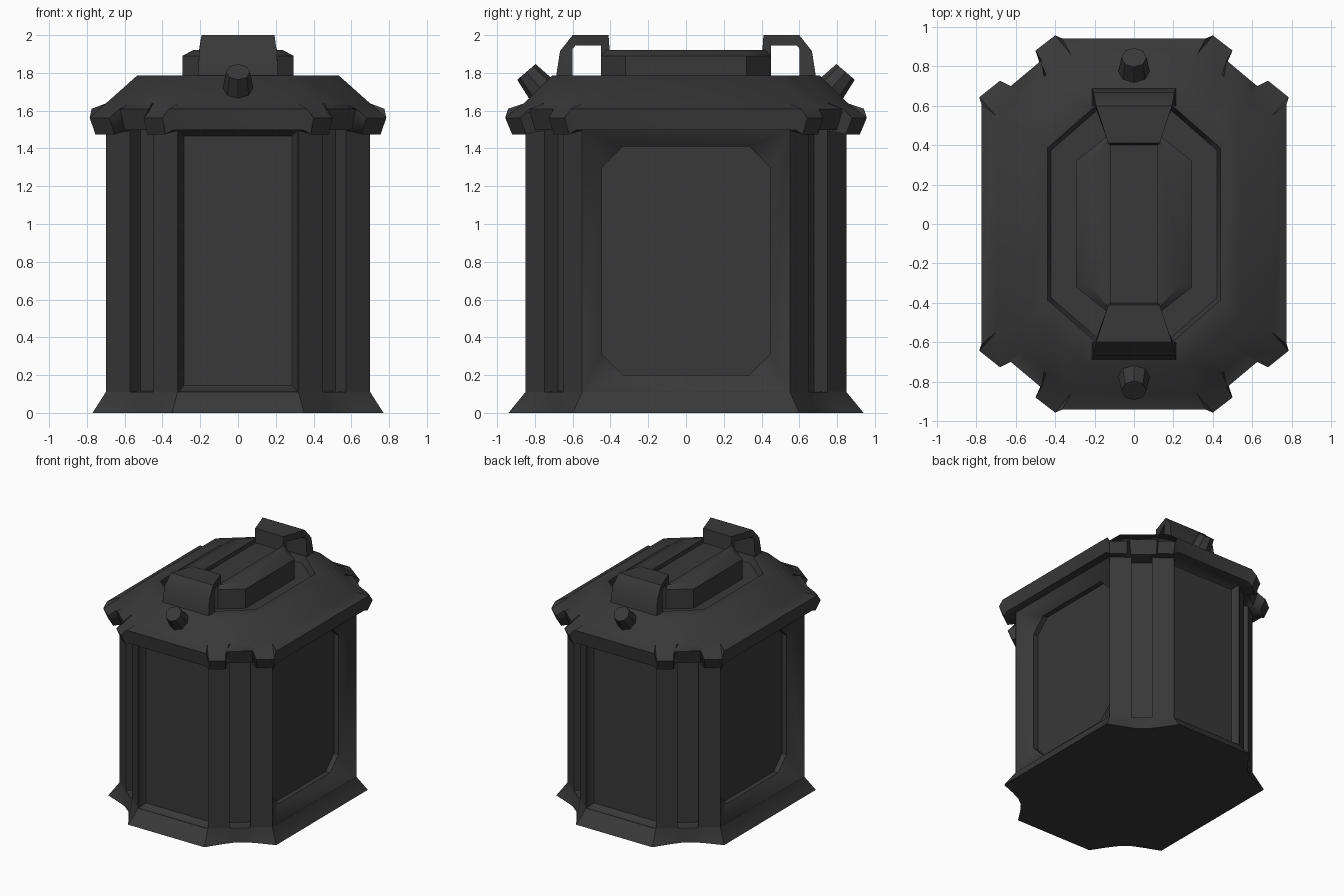
import bpy, bmesh, math
from mathutils import Vector

if "Cube" in bpy.data.objects:
    bpy.data.objects.remove(bpy.data.objects["Cube"])

mat = bpy.data.materials.new("charcoal")
mat.diffuse_color = (0.04, 0.04, 0.04, 1)
mat.use_nodes = True
mat.node_tree.nodes["Principled BSDF"].inputs["Base Color"].default_value = mat.diffuse_color


def finish(bm, name):
    bmesh.ops.remove_doubles(bm, verts=bm.verts, dist=0.0005)
    bmesh.ops.dissolve_degenerate(bm, edges=bm.edges, dist=0.0005)
    bmesh.ops.recalc_face_normals(bm, faces=bm.faces)
    me = bpy.data.meshes.new(name)
    bm.to_mesh(me)
    bm.free()
    me.materials.append(mat)
    ob = bpy.data.objects.new(name, me)
    bpy.context.collection.objects.link(ob)
    return ob


def stack(name, loops):
    """Skin a series of equal-length 3D loops and cap both ends."""
    bm = bmesh.new()
    rows = [[bm.verts.new(p) for p in loop] for loop in loops]
    n = len(rows[0])
    for a, b in zip(rows, rows[1:]):
        for i in range(n):
            j = (i + 1) % n
            bm.faces.new((a[i], a[j], b[j], b[i]))
    bm.faces.new(rows[0])
    bm.faces.new(rows[-1])
    return finish(bm, name)


def ring(quarter, z):
    """Mirror a quarter outline (running from +y to +x) into a closed loop.
    z is one height or a height per quarter point."""
    zs = z if isinstance(z, list) else [z] * len(quarter)
    q = [(x, y, h) for (x, y), h in zip(quarter, zs)]
    pts = q + [(x, -y, h) for x, y, h in reversed(q)]
    pts += [(-x, -y, h) for x, y, h in q] + [(-x, y, h) for x, y, h in reversed(q)]
    return pts


def chamfer(p, q, steps):
    """Points along a corner chamfer: (fraction, outward offset) pairs."""
    p, q = Vector(p), Vector(q)
    d = (q - p).normalized()
    nrm = Vector((-d.y, d.x))
    return [tuple(p.lerp(q, t) + nrm * o) for t, o in steps]


def cut(ob, cutter):
    cutter.hide_render = True
    m = ob.modifiers.new("cut", 'BOOLEAN')
    m.operation, m.solver, m.object = 'DIFFERENCE', 'EXACT', cutter
    bpy.context.view_layer.objects.active = ob
    bpy.ops.object.modifier_apply(modifier=m.name)
    bpy.data.objects.remove(cutter)


# Body: chamfered box with flared foot and a groove in each corner post
P, Q = (0.32, 0.85), (0.70, 0.55)
foot = [(0.35, 0.94)] + chamfer(P, Q, [(.2, .045), (.4, .02), (.6, .02), (.8, .045)]) + [(0.77, 0.60)]
plain = chamfer(P, Q, [(0, 0), (.34, 0), (.34, 0), (.66, 0), (.66, 0), (1, 0)])
groove = chamfer(P, Q, [(0, 0), (.34, 0), (.34, -.09), (.66, -.09), (.66, 0), (1, 0)])
body = stack("body", [ring(foot, 0), ring(plain, 0.11), ring(groove, 0.115), ring(groove, 1.51)])

# Side faces: bevelled in from the posts to a sunken octagonal panel
rect = [(0.548, 0.693), (0.548, 0.693)]
octo = [(0.335, 0.605), (0.445, 0.495)]
# Front and back faces: shallow bevelled recess
outer, inner = [(0.318, 0.693)], [(0.285, 0.66)]
for s in (-1, 1):
    loops = [[(s * x, a, b + 0.805) for a, b, _ in ring(q, 0)]
             for x, q in ((0.75, rect), (0.699, rect), (0.61, octo), (0.57, octo))]
    cut(body, stack("panel_cutter", loops))
    loops = [[(a, s * y, b + 0.805) for a, b, _ in ring(q, 0)]
             for y, q in ((0.9, outer), (0.849, outer), (0.80, inner))]
    cut(body, stack("recess_cutter", loops))

# Lid: rim with paired drooping corner lugs, sloped roof and a central well
rim = [(0.365, 0.942), (0.40, 0.957), (0.50, 0.88), (0.47, 0.83),
       (0.625, 0.70), (0.68, 0.727), (0.785, 0.643), (0.775, 0.61)]
lower = [(x * .962, y * .962) for x, y in rim]
lower[0], lower[-1] = (0.345, 0.93), (0.762, 0.58)
fractions = [0, 0, .33, .36, .64, .67, 1, 1]


def by_lug(flat, lug):
    return [flat, lug, lug, flat, flat, lug, lug, flat]


def octagon(p, q, z):
    return ring(chamfer(p, q, [(t, 0) for t in fractions]), z)


lid = stack("lid", [octagon((0.31, 0.835), (0.685, 0.54), 1.498),
                    ring(lower, by_lug(1.498, 1.475)),
                    ring(rim, by_lug(1.61, 1.562)),
                    octagon((0.32, 0.86), (0.70, 0.55), 1.638),
                    octagon((0.25, 0.71), (0.535, 0.47), 1.785),
                    octagon((0.20, 0.595), (0.44, 0.385), 1.785),
                    octagon((0.19, 0.575), (0.42, 0.375), 1.73)])

# Raised block in the well, with a shallow lengthwise channel
block = stack("top_block", [ring([(0.13, 0.45), (0.295, 0.32)], 1.72),
                            ring([(0.13, 0.45), (0.295, 0.32)], 1.89),
                            ring([(0.13, 0.42), (0.238, 0.305)], 1.92)])
cut(block, stack("channel_cutter", [ring([(0.12, 0.6)], z) for z in (1.885, 2.1)]))

# Arched handles (outer y, z, inner y, z, half width) and tilted knobs
arch = [(.69, 1.765, .60, 1.765, .213), (.667, 1.915, .60, 1.93, .205), (.60, 2.0, .585, 1.945, .193),
        (.41, 2.0, .45, 1.945, .13), (.40, 1.86, .45, 1.86, .125)]
parts = [body, lid, block]
for s, side in ((-1, "front"), (1, "back")):
    loops = [[(-w, s * y, z), (w, s * y, z), (w, s * v, u), (-w, s * v, u)] for y, z, v, u, w in arch]
    parts.append(stack(side + "_handle", loops))

    bm = bmesh.new()
    bmesh.ops.create_cone(bm, cap_ends=True, segments=8, radius1=0.09, radius2=0.064, depth=0.18)
    knob = finish(bm, side + "_knob")
    axis = Vector((0, s * 0.65, 0.76)).normalized()
    knob.rotation_euler = (-s * math.atan2(0.65, 0.76), 0, 0)
    knob.location = Vector((0, s * 0.845, 1.805)) - axis * 0.09
    parts.append(knob)

# Smooth shading with sharp edges kept
for ob in parts:
    bpy.ops.object.select_all(action='DESELECT')
    ob.select_set(True)
    bpy.context.view_layer.objects.active = ob
    bpy.ops.object.shade_smooth_by_angle(angle=math.radians(48 if ob is lid else 35))
